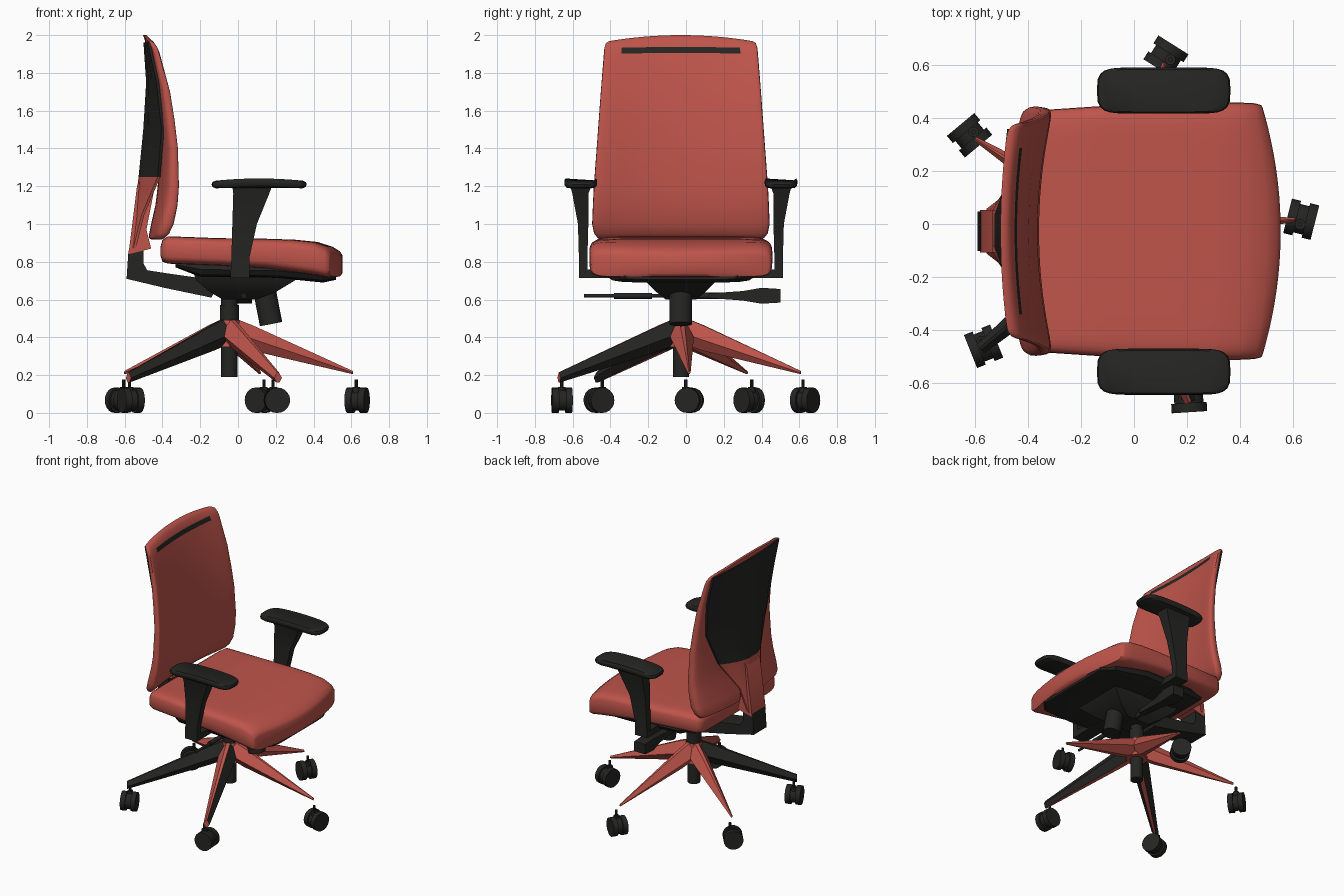
import bpy, bmesh, math
from mathutils import Vector, Matrix

if "Cube" in bpy.data.objects:
    bpy.data.objects.remove(bpy.data.objects["Cube"])

YC = -0.027            # chair's centre plane
HUB = Vector((-0.046, YC, 0))


def material(name, col):
    m = bpy.data.materials.new(name)
    m.diffuse_color = (*col, 1)
    m.use_nodes = True
    m.node_tree.nodes["Principled BSDF"].inputs["Base Color"].default_value = m.diffuse_color
    return m


RED, DARK = 0, 1
MATS = [material("red fabric", (0.52, 0.09, 0.07)), material("dark plastic", (0.018, 0.018, 0.017))]


def finish(name, bm, mat, angle=35):
    """Turn a bmesh into an object; mat is an index or a function of the face centre."""
    bmesh.ops.recalc_face_normals(bm, faces=bm.faces)
    for f in bm.faces:
        f.material_index = mat(f.calc_center_median()) if callable(mat) else mat
    me = bpy.data.meshes.new(name)
    bm.to_mesh(me)
    bm.free()
    for m in MATS:
        me.materials.append(m)
    ob = bpy.data.objects.new(name, me)
    bpy.context.collection.objects.link(ob)
    bpy.ops.object.select_all(action='DESELECT')
    ob.select_set(True)
    bpy.context.view_layer.objects.active = ob
    bpy.ops.object.shade_smooth_by_angle(angle=math.radians(angle))
    return ob


def loft(name, rings, mat, angle=35, strip=False):
    """Skin a list of rings; strip caps follow curved ends."""
    bm = bmesh.new()
    vs = [[bm.verts.new(p) for p in r] for r in rings]
    n = len(vs[0])
    for a, b in zip(vs, vs[1:]):
        for i in range(n):
            j = (i + 1) % n
            bm.faces.new((a[i], a[j], b[j], b[i]))
    for c in (vs[0], vs[-1]):
        if strip:
            for i in range(n // 2):
                ids = list(dict.fromkeys((i, i + 1, n - i - 1, (n - i) % n)))
                bm.faces.new([c[k] for k in ids])
        else:
            bm.faces.new(c)
    return finish(name, bm, mat, angle)


def prism(name, pts, y0, y1, mat):
    """Side profile (x, z) extruded across y, measured from the centre plane."""
    return loft(name, [[(x, YC + y, z) for x, z in pts] for y in (y0, y1)], mat, 30)


def cyl(name, p0, p1, r, mat, r2=None, seg=24):
    p0, p1 = Vector(p0), Vector(p1)
    d = p1 - p0
    bm = bmesh.new()
    m = Matrix.Translation((p0 + p1) / 2) @ d.to_track_quat('Z', 'Y').to_matrix().to_4x4()
    bmesh.ops.create_cone(bm, cap_ends=True, segments=seg, radius1=r,
                          radius2=r if r2 is None else r2, depth=d.length, matrix=m)
    return finish(name, bm, mat)


def section(n, p, q=0.25):
    """Flat rounded section as (u, t) pairs in -1..1."""
    us = [math.sin(math.pi * (i / n - 0.5)) for i in range(n + 1)]
    half = [(u, max(0, 1 - abs(u) ** p) ** q) for u in us]
    return half + [(-u, -t) for u, t in half[1:-1]]


# seat cushion: x, half width, bottom, top, bow of the front edge
seat = [(-.41, .40, .83, .88, 0), (-.40, .44, .80, .915, 0), (-.37, .455, .79, .935, 0),
        (-.1, .473, .78, .925, 0), (.15, .482, .765, .922, 0), (.30, .485, .745, .917, .01),
        (.42, .485, .73, .905, .025), (.50, .482, .718, .88, .045), (.54, .475, .722, .855, .06),
        (.553, .465, .74, .835, .068)]
loft("seat", [[(x - b * u * u, YC + u * w, (z0 + z1) / 2 + t * (z1 - z0) / 2)
               for u, t in section(32, 14)] for x, w, z0, z1, b in seat], RED, 50, True)

# backrest cushion: z, half width, back x, front x, bow, top crown
back = [(.918, .41, -.42, -.40, .04, 0), (.925, .44, -.425, -.38, .045, 0), (.95, .46, -.425, -.355, .045, 0),
        (1.0, .47, -.41, -.33, .05, 0), (1.1, .466, -.385, -.31, .052, 0), (1.2, .461, -.37, -.303, .055, 0),
        (1.4, .446, -.366, -.309, .055, 0), (1.55, .435, -.383, -.327, .052, 0), (1.7, .424, -.403, -.352, .045, 0),
        (1.905, .408, -.447, -.408, .033, .004), (1.937, .405, -.457, -.42, .03, .006),
        (1.98, .397, -.47, -.44, .025, .022), (2.0, .38, -.478, -.46, .025, .032)]


def back_mat(c):
    # dark slot near the top of the front face
    return DARK if abs(c.z - 1.919) < .009 and abs(c.y - YC) < .32 else RED


loft("backrest", [[((x0 + x1) / 2 + t * (x1 - x0) / 2 - b * (1 - u * u), YC + u * w, z - k * u * u)
                   for u, t in section(32, 16)] for z, w, x0, x1, b, k in back], back_mat, 50, True)

# tapering V-shaped rear shell: z, half width, edge x, centre x
shell = [(.87, .085, -.555, -.572), (1.05, .12, -.51, -.555), (1.25, .24, -.425, -.533),
         (1.5, .36, -.405, -.508), (1.75, .39, -.432, -.49), (1.96, .385, -.478, -.502)]
us = [-1, -.8, -.55, -.25, .25, .55, .8, 1]
loft("back_shell", [[(xc + (xe - xc) * u * u - o, YC + u * w, z) for o, row in ((0, us), (-.014, us[::-1]))
                     for u in row] for z, w, xe, xc in shell], lambda c: RED if c.z < 1.2 else DARK, 40)

# spine joining the shell to the bracket
prism("back_spine", [(-.58, .84), (-.46, .87), (-.485, .97), (-.44, 1.2), (-.43, 1.40), (-.535, 1.2)],
      -.08, .08, RED)
prism("back_bracket", [(-.58, .86), (-.59, .71), (-.38, .66), (-.14, .61), (-.1, .70), (-.35, .735),
                       (-.48, .755), (-.5, .79), (-.5, .86)], -.075, .075, DARK)

# seat pan and mechanism
pan = [(-.33, .34, .77, .80), (-.2, .40, .72, .80), (.2, .42, .715, .79), (.45, .38, .69, .77), (.52, .30, .705, .74)]
loft("seat_pan", [[(x, YC + u * w, (z0 + z1) / 2 + t * (z1 - z0) / 2) for u, t in section(10, 6)]
                  for x, w, z0, z1 in pan], DARK)
mech = [(.60, -.08, .10, .08), (.64, -.15, .20, .13), (.70, -.22, .30, .19), (.75, -.24, .34, .21)]
loft("mechanism", [[(x0, YC - w, z), (x1, YC - w, z), (x1, YC + w, z), (x0, YC + w, z)]
                   for z, x0, x1, w in mech], DARK)
cyl("tension_knob", (.175, YC, .47), (.14, YC, .65), .06, DARK)

# levers: plain rod on one side, paddle on the other
cyl("lever_rod_left", (.03, -.54, .62), (.03, -.05, .62), .009, DARK, seg=12)
cyl("lever_sleeve_left", (.03, -.38, .62), (.03, -.18, .62), .016, DARK, seg=12)
cyl("lever_rod_right", (.03, 0, .62), (.03, .36, .62), .018, DARK, seg=12)
loft("lever_paddle", [[(.03 + a * w, y, .62 + b * h) for a, b in ((-1, -1), (1, -1), (1, 1), (-1, 1))]
                      for y, w, h in ((.12, .025, .012), (.3, .03, .025), (.40, .045, .042), (.50, .045, .036))], DARK)

# armrests
for side, s in (("left", -1), ("right", 1)):
    post = [(.72, -.04, .06, .495, .54), (.82, -.035, .06, .495, .54), (1.0, -.03, .10, .49, .545),
            (1.16, -.025, .165, .49, .575), (1.2, -.03, .18, .475, .585)]
    loft("arm_post_" + side, [[(x0, YC + s * y0, z), (x1, YC + s * y0, z), (x1, YC + s * y1, z), (x0, YC + s * y1, z)]
                              for z, x0, x1, y0, y1 in post], DARK)
    prism("arm_bracket_" + side, [(-.04, .715), (.06, .715), (.06, .76), (-.04, .76)],
          min(s * .15, s * .54), max(s * .15, s * .54), DARK)
    loft("arm_pad_" + side, [[(.112 + u * .252 * k, YC + s * .53 + t * .087 * k, z - .012 * u * u)
                              for u, t in section(20, 8, .3)]
                             for z, k in ((1.2, .90), (1.208, .98), (1.222, 1), (1.234, .98), (1.241, .92))], DARK, 40)

# gas column and hub
cyl("gas_column", HUB + Vector((0, 0, .19)), HUB + Vector((0, 0, .62)), .043, DARK)
cyl("column_sleeve", HUB + Vector((0, 0, .47)), HUB + Vector((0, 0, .57)), .05, DARK)
cyl("base_hub", HUB + Vector((0, 0, .35)), HUB + Vector((0, 0, .49)), .075, RED, r2=.055, seg=10)

# five legs with twin-wheel casters
for i in range(5):
    a = math.radians(3.8 + 72 * i)
    d, n = Vector((math.cos(a), math.sin(a), 0)), Vector((-math.sin(a), math.cos(a), 0))
    tip = (.695, .022, .16, .215) if i > 2 else (.655, .008, .205, .222)
    rings = []
    for r, w, z0, z1 in ((.03, .065, .36, .50), (.12, .06, .33, .465), tip):
        zm = z0 + (z1 - z0) * .45
        rings.append([HUB + d * r + n * y + Vector((0, 0, z))
                      for y, z in ((-w, zm), (-w * .2, z1), (w * .2, z1), (w, zm), (w * .3, z0), (-w * .3, z0))])

    def leg_mat(c, i=i, n=n):
        side = (c - HUB).dot(n)
        if i == 3:
            return RED if c.z < .27 and abs(side) < .004 else DARK
        return DARK if i == 4 and side > .004 else RED

    loft("base_leg_%d" % (i + 1), rings, leg_mat, 20)

    b = a - math.radians(18)
    ax, tn = Vector((math.cos(b), math.sin(b), 0)), Vector((-math.sin(b), math.cos(b), 0))
    c = HUB + d * .678 + Vector((0, 0, .067))
    for k, s in (("a", -1), ("b", 1)):
        cyl("caster_wheel_%d%s" % (i + 1, k), c + ax * s * .018, c + ax * s * .053, .067, DARK, seg=20)
    cyl("caster_axle_%d" % (i + 1), c - ax * .018, c + ax * .018, .055, DARK, seg=16)
    pin = c - tn * .02
    cyl("caster_socket_%d" % (i + 1), pin, pin + Vector((0, 0, .07)), .02, DARK, seg=12)
    cyl("caster_pin_%d" % (i + 1), pin + Vector((0, 0, .05)), pin + Vector((0, 0, .11)), .009, DARK, seg=10)
